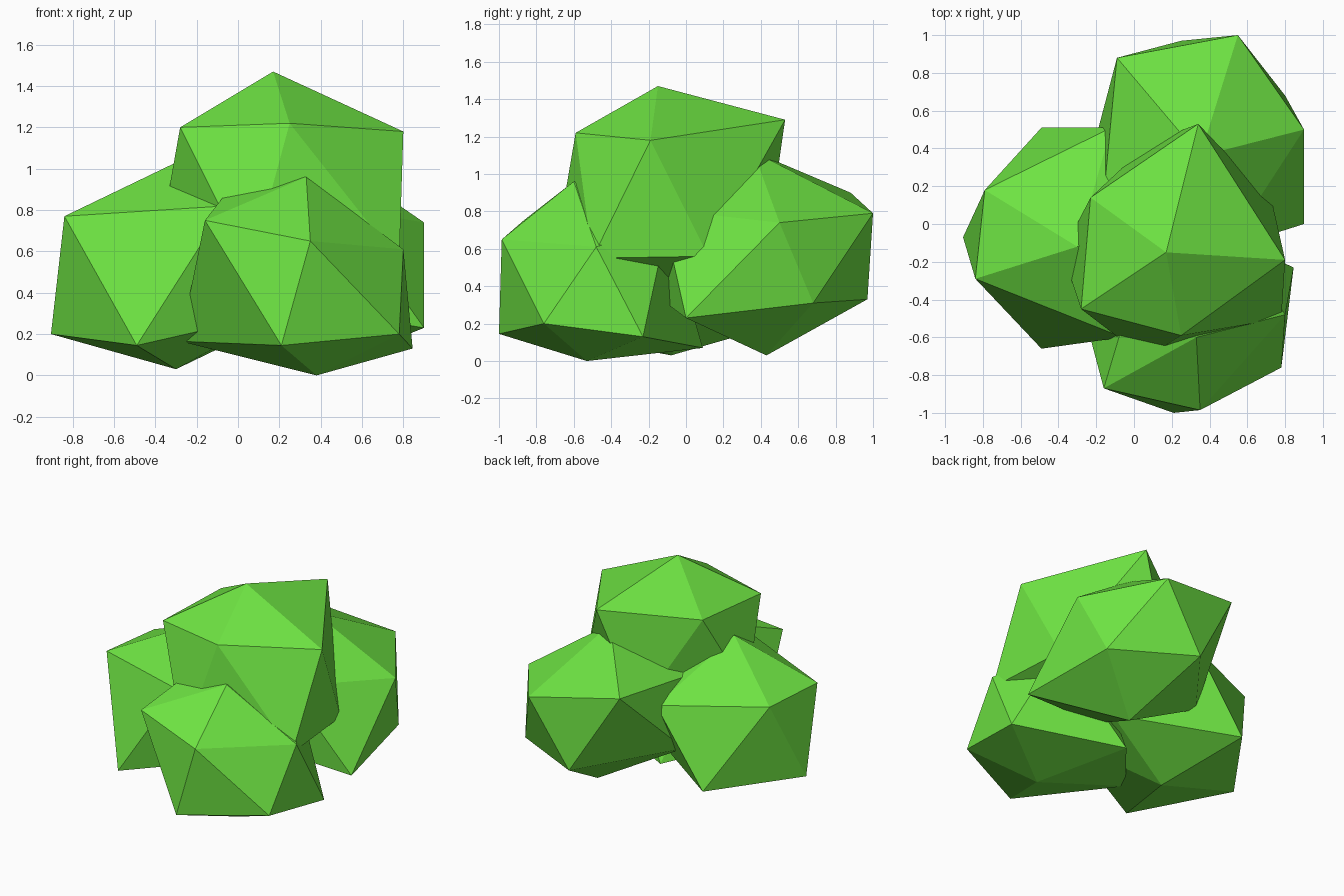
import bpy, bmesh
from mathutils import Vector

leaf = bpy.data.materials.new("leaf_green")
leaf.diffuse_color = (0.155, 0.77, 0.055, 1)


def clump(name, centre, mirrored, single):
    """Uneven 20-sided clump: mirrored corners also get an opposite twin through the centre."""
    c = Vector(centre)
    bm = bmesh.new()
    for p in mirrored:
        bm.verts.new(p)
        bm.verts.new(2 * c - Vector(p))
    for p in single:
        bm.verts.new(p)
    res = bmesh.ops.convex_hull(bm, input=bm.verts)
    loose = [g for g in res["geom_interior"] if isinstance(g, bmesh.types.BMVert)]
    bmesh.ops.delete(bm, geom=loose, context="VERTS")
    bmesh.ops.recalc_face_normals(bm, faces=bm.faces)
    me = bpy.data.meshes.new(name)
    bm.to_mesh(me)
    bm.free()
    me.materials.append(leaf)
    ob = bpy.data.objects.new(name, me)
    bpy.context.collection.objects.link(ob)


# Front clump
clump("front_leaves", (0.38, -0.55, 0.44),
      [(0.21, -1.0, 0.145)],
      [(0.35, -0.985, 0.65), (-0.16, -0.87, 0.75), (0.38, -0.53, 0.0),
       (0.845, -0.23, 0.13), (0.33, -0.60, 0.96), (0.80, -0.48, 0.61),
       (0.78, -0.76, 0.20), (-0.28, -0.42, 0.165), (0.14, 0.09, 0.07),
       (-0.02, -0.40, 0.93)])

# Left clump
clump("left_leaves", (-0.30, -0.11, 0.53),
      [(-0.84, -0.29, 0.77), (-0.905, -0.07, 0.20), (-0.79, 0.18, 0.76)],
      [(-0.49, -0.66, 0.145), (-0.06, -0.60, 0.82), (-0.30, -0.12, 1.03),
       (-0.30, -0.08, 0.03), (-0.49, 0.51, 0.20), (-0.12, 0.51, 0.72)])

# Back clump
clump("back_leaves", (0.37, 0.42, 0.57),
      [(0.55, 1.0, 0.79), (0.25, 0.97, 0.33)],
      [(0.90, 0.50, 0.74), (0.90, 0.0, 0.23), (-0.09, 0.88, 0.90),
       (0.80, 0.68, 0.31), (0.40, 0.43, 0.03), (0.35, 0.36, 1.12),
       (-0.23, 0.35, 0.38), (-0.16, 0.15, 0.82)])

# Top clump
clump("top_leaves", (0.25, -0.17, 0.90),
      [(0.17, -0.15, 1.47)],
      [(0.80, -0.19, 1.18), (0.34, 0.53, 1.29), (-0.23, 0.14, 1.22),
       (-0.28, -0.45, 1.20), (0.25, -0.59, 1.22), (0.78, -0.50, 0.55),
       (0.73, 0.12, 0.56), (0.08, 0.43, 0.60), (-0.38, -0.15, 0.64),
       (0.06, -0.71, 0.52)])
